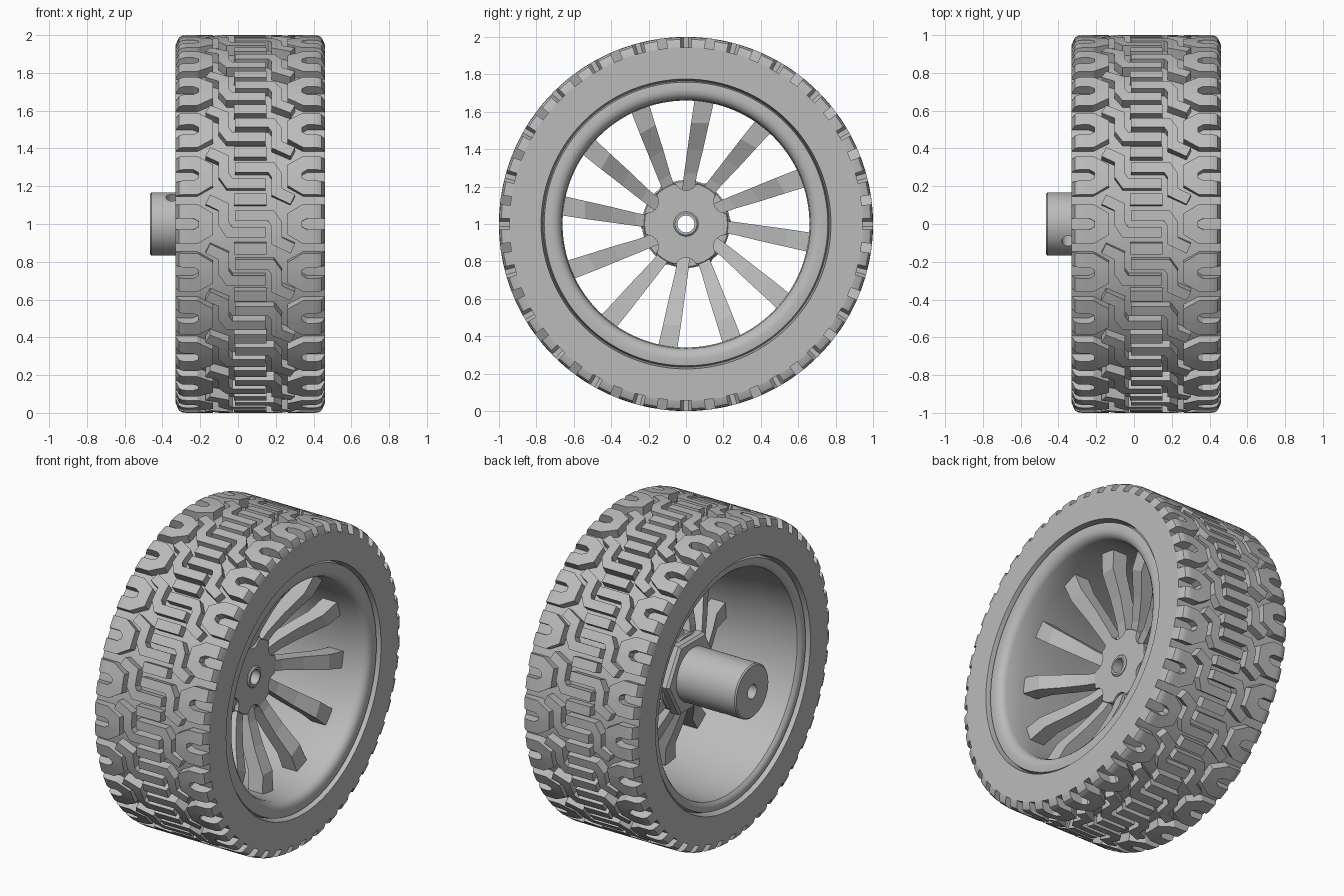
import bpy, bmesh, math
from mathutils import Vector

cube = bpy.data.objects.get("Cube")
if cube:
    bpy.data.objects.remove(cube, do_unlink=True)

grey = bpy.data.materials.new("wheel grey")
grey.use_nodes = True
grey.diffuse_color = (0.5, 0.5, 0.5, 1)
grey.node_tree.nodes["Principled BSDF"].inputs["Base Color"].default_value = (0.5, 0.5, 0.5, 1)

MID = 0.065            # middle of the tyre along the axle
HALF = 0.395           # half the tyre width
REPEATS = 24
PITCH = math.tau / REPEATS


def polar(x, r, a):
    """Point at axle position x, radius r, angle a up from the front."""
    return Vector((x, -r * math.cos(a), 1 + r * math.sin(a)))


def finish(name, bm, angle=35):
    bmesh.ops.recalc_face_normals(bm, faces=bm.faces[:])
    mesh = bpy.data.meshes.new(name)
    bm.to_mesh(mesh)
    bm.free()
    obj = bpy.data.objects.new(name, mesh)
    bpy.context.collection.objects.link(obj)
    mesh.materials.append(grey)
    if angle:
        bpy.ops.object.select_all(action='DESELECT')
        obj.select_set(True)
        bpy.context.view_layer.objects.active = obj
        bpy.ops.object.shade_smooth_by_angle(angle=math.radians(angle))
    return obj


def revolve(name, profile, n=128, limit=None, angle=35):
    """Spin a closed (x, radius) profile about the axle."""
    bm = bmesh.new()
    rings = []
    for i in range(n):
        a = math.tau * i / n
        cap = limit(a) if limit else 9
        rings.append([bm.verts.new(polar(x, min(r, cap), a)) for x, r in profile])
    m = len(profile)
    for i in range(n):
        p, q = rings[i], rings[(i + 1) % n]
        for j in range(m):
            k = (j + 1) % m
            bm.faces.new((p[j], p[k], q[k], q[j]))
    return finish(name, bm, angle)


def tube(name, x0, x1, outer, inner, bevel=0.008, **kw):
    return revolve(name, [(x0, inner), (x0, outer - bevel), (x0 + bevel, outer),
                          (x1 - bevel, outer), (x1, outer - bevel), (x1, inner)], **kw)


# Tyre body and rim
revolve("tyre_body", [(-0.33, 0.775), (-0.33, 0.945), (0.46, 0.945), (0.46, 0.775),
                      (0.40, 0.764), (-0.27, 0.764)])
revolve("rim", [(-0.29, 0.70), (-0.305, 0.715), (-0.31, 0.73), (-0.31, 0.755), (-0.28, 0.765),
                (0.41, 0.765), (0.44, 0.758), (0.445, 0.72), (0.44, 0.695), (0.425, 0.675),
                (0.40, 0.665), (0.3, 0.66), (0.1, 0.66), (-0.1, 0.69)])


# Tread: raised ribs wrapped round the tyre body
def tread_top(u):
    d = HALF - abs(u)
    rad = 0.05
    if d >= rad:
        return 1.0
    return 1 - rad + math.sqrt(max(0, rad ** 2 - (rad - d) ** 2))


def add_rib(bm, path, width, turn):
    pts = [Vector(path[0])]
    for p, q in zip(path, path[1:]):
        p, q = Vector(p), Vector(q)
        steps = max(1, math.ceil((q - p).length / 0.018))
        pts += [p.lerp(q, k / steps) for k in range(1, steps + 1)]
    rows = []
    for i, p in enumerate(pts):
        before = (p - pts[i - 1]).normalized() if i else None
        after = (pts[i + 1] - p).normalized() if i + 1 < len(pts) else None
        before, after = before or after, after or before
        t = (before + after).normalized()
        side = Vector((-t.y, t.x)) * (width / 2 / max(0.5, t.dot(before)))
        row = []
        for c in (p + side, p - side):
            row.append(bm.verts.new(polar(MID + c.x, tread_top(c.x), c.y + turn)))
            row.append(bm.verts.new(polar(MID + c.x, 0.94, c.y + turn)))
        rows.append(row)
    for (a, b, c, d), (e, f, g, h) in zip(rows, rows[1:]):
        bm.faces.new((a, c, g, e))
        bm.faces.new((a, e, f, b))
        bm.faces.new((c, d, h, g))
    for a, b, c, d in (rows[0], rows[-1]):
        bm.faces.new((a, b, d, c))


edge_loop = [(-HALF, 0.068), (-0.29, 0.068), (-0.235, 0.035),
             (-0.235, -0.035), (-0.29, -0.068), (-HALF, -0.068)]
hook = [(-0.225, 0.131), (-0.14, 0.09), (-0.14, 0.0), (-0.11, -0.044), (0.08, -0.044)]
bar = [(-0.085, PITCH / 2), (0.085, PITCH / 2)]

bm = bmesh.new()
for i in range(REPEATS):
    for path, width in ((edge_loop, 0.076), (hook, 0.057)):
        add_rib(bm, path, width, i * PITCH)
        add_rib(bm, [(-u, -s) for u, s in path], width, i * PITCH)
    add_rib(bm, bar, 0.06, i * PITCH)
finish("tread", bm, 30)

# Spokes: (radius, front x, back x, sideways offset, half width)
stations = [(0.17, 0.09, 0.0, 0.01, 0.032), (0.27, 0.12, 0.03, 0.025, 0.035),
            (0.40, 0.18, 0.09, 0.05, 0.042), (0.54, 0.26, 0.16, 0.075, 0.048),
            (0.67, 0.28, 0.18, 0.10, 0.053)]
bm = bmesh.new()
for i in range(12):
    a = math.tau * i / 12
    out = Vector((0, -math.sin(a), math.cos(a)))
    across = Vector((0, math.cos(a), math.sin(a)))
    rows = []
    for r, front, back, off, half in stations:
        rows.append([bm.verts.new(Vector((x, 0, 1)) + out * r + across * (off + w))
                     for x, w in ((front, -half), (front, half), (back, half), (back, -half))])
    for p, q in zip(rows, rows[1:]):
        for j in range(4):
            k = (j + 1) % 4
            bm.faces.new((p[j], p[k], q[k], q[j]))
    bm.faces.new(rows[0])
    bm.faces.new(rows[-1])
finish("spokes", bm, 0)


# Hub plate with six round scallops
def scallop(a):
    c, rad = 0.24, 0.06
    d = (a - math.pi / 2 + math.pi / 6) % (math.pi / 3) - math.pi / 6
    s = c * math.sin(d)
    return c * math.cos(d) - math.sqrt(rad ** 2 - s ** 2) if abs(s) < rad else 9


tube("hub_disc", 0.0, 0.085, 0.235, 0.045)
tube("hub_plate", 0.07, 0.11, 0.225, 0.045, bevel=0.004, limit=scallop)
tube("hub_washer", 0.1, 0.122, 0.066, 0.045)
tube("hex_flange", -0.05, 0.03, 0.25, 0.06, bevel=0.015, n=6, angle=0)

# Axle sleeve with a cross-drilled screw hole
sleeve = tube("axle_sleeve", -0.465, 0.08, 0.168, 0.045)
bpy.ops.mesh.primitive_cylinder_add(vertices=32, radius=0.032, depth=0.5, location=(-0.35, 0, 1),
                                    rotation=(math.atan2(0.09, 0.14), 0, 0))
cutter = bpy.context.object
cutter.name = "screw_hole_cutter"
cutter.hide_render = True
cutter.hide_viewport = True
cutter.display_type = 'WIRE'
cut = sleeve.modifiers.new("screw_hole", 'BOOLEAN')
cut.operation = 'DIFFERENCE'
cut.object = cutter
cut.solver = 'EXACT'
